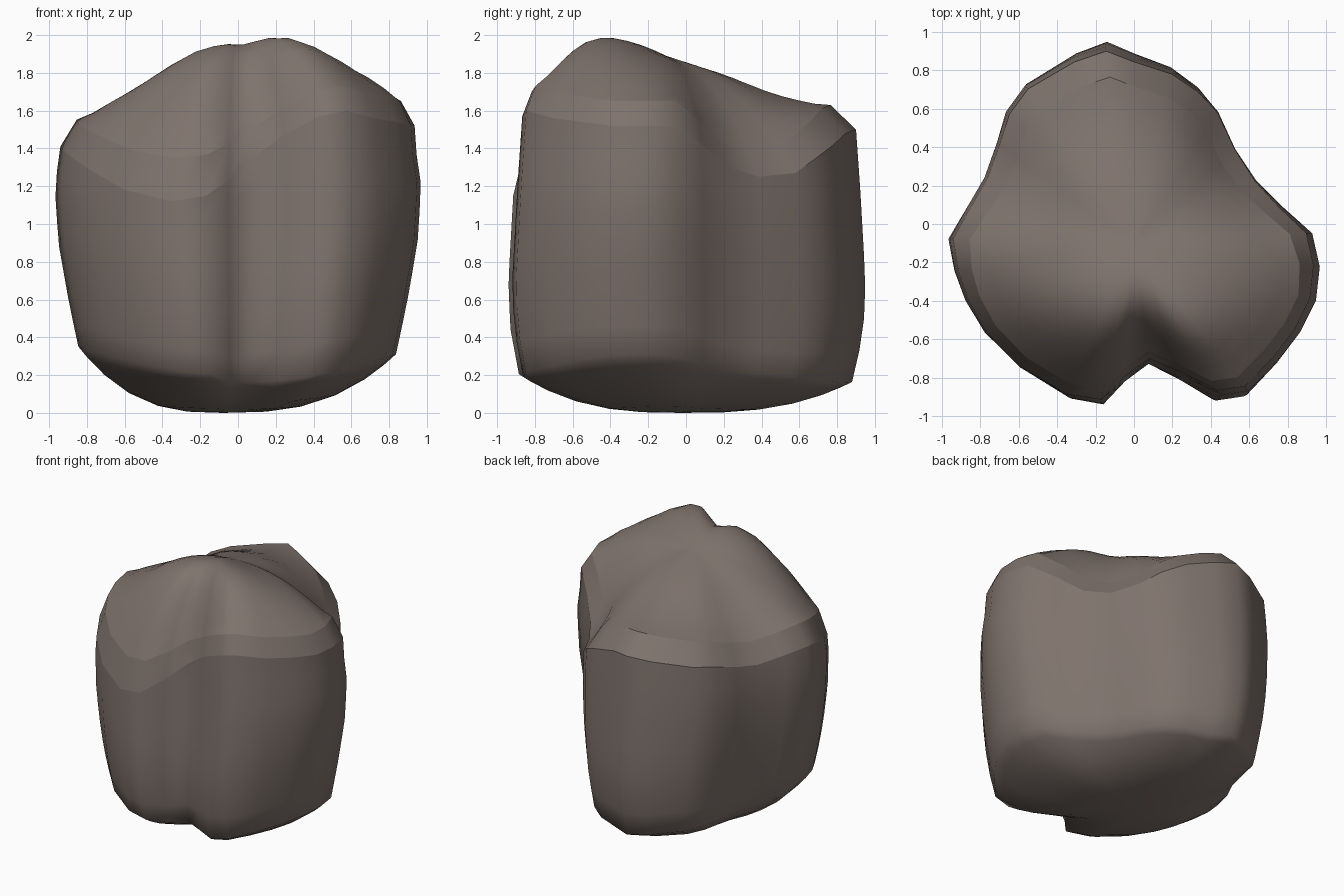
import bpy
import bmesh

default_cube = bpy.data.objects.get("Cube")
if default_cube:
    bpy.data.objects.remove(default_cube, do_unlink=True)

# Widest outline of the boulder, each point with the height of its upper rim
OUTLINE = [
    (-.15, .95, 1.5), (-.32, .89, 1.48), (-.57, .74, 1.45), (-.67, .6, 1.43),
    (-.72, .43, 1.38), (-.78, .25, 1.35), (-.88, .08, 1.38), (-.97, -.08, 1.41),
    (-.94, -.25, 1.38), (-.88, -.41, 1.34), (-.78, -.58, 1.28), (-.6, -.76, 1.18),
    (-.35, -.91, 1.12), (-.17, -.94, 1.15), (-.05, -.82, 1.23), (.08, -.73, 1.35),
    (.25, -.81, 1.47), (.45, -.92, 1.57), (.6, -.9, 1.6), (.75, -.74, 1.56),
    (.87, -.58, 1.54), (.95, -.41, 1.52), (.97, -.23, 1.52), (.93, -.05, 1.52),
    (.78, .09, 1.42), (.64, .23, 1.3), (.53, .4, 1.25), (.44, .6, 1.27),
    (.34, .72, 1.35), (.2, .82, 1.42), (0, .89, 1.48),
]
# Width and depth factors of the wall by height
WIDTH = [(.15, .83), (.3, .86), (.57, .92), (.9, .98), (1.2, 1), (1.4, .97), (1.6, .96)]
DEPTH = [(.15, .92), (.2, .94), (.45, .99), (.7, 1), (1.2, .97), (1.6, .94)]
# Crown height across the width, and its drop along the depth
CROWN_X = [(-.94, 1.41), (-.7, 1.65), (-.5, 1.79), (-.3, 1.92), (-.15, 1.98), (.05, 2),
           (.27, 1.98), (.45, 1.92), (.65, 1.8), (.8, 1.68), (.93, 1.52)]
CROWN_Y = [(-.86, -.42), (-.79, -.34), (-.64, -.14), (-.53, -.03), (-.4, 0), (-.25, -.04),
           (-.07, -.12), (.2, -.2), (.43, -.3), (.8, -.38)]
CENTRE = (0, -.1)
BASE = (-.08, -.02, 0)


def sample(curve, value):
    """Linear interpolation along a list of (position, factor) pairs."""
    if value <= curve[0][0]:
        return curve[0][1]
    for (a, fa), (b, fb) in zip(curve, curve[1:]):
        if value <= b:
            return fa + (fb - fa) * (value - a) / (b - a)
    return curve[-1][1]


def wall_point(point, t):
    """Point on the wall, t running from the lower edge to the upper rim."""
    x, y, rim = point
    low = .16 + .16 * x * x
    if x < -.1 and y < 0:
        low += .04
    z = low + (rim - low) * t
    return x * sample(WIDTH, z), y * sample(DEPTH, z), z


def base_point(point, s):
    """Point on the rounded underside, s running from centre to edge."""
    x, y, z = wall_point(point, 0)
    return (BASE[0] + (x - BASE[0]) * s, BASE[1] + (y - BASE[1]) * s, z * s ** 2.8)


def crown_height(x, y):
    return sample(CROWN_X, x) + sample(CROWN_Y, y)


def crown_point(point, s):
    """Point on the domed crown, s running from centre to bevelled edge."""
    x, y, z = wall_point(point, 1)
    inset = .9 - .035 * max(-1, min(1, y * 3))
    edge_x = CENTRE[0] + (x - CENTRE[0]) * inset
    edge_y = CENTRE[1] + (y - CENTRE[1]) * inset
    edge_z = z + .13
    if y < 0:
        edge_z += .3 * max(0, 1.45 - z)
    px = CENTRE[0] + (edge_x - CENTRE[0]) * s
    py = CENTRE[1] + (edge_y - CENTRE[1]) * s
    blend = s ** 2.5
    return px, py, crown_height(px, py) + (edge_z - crown_height(edge_x, edge_y)) * blend


def add_ring(bm, shape, amount):
    return [bm.verts.new(shape(p, amount)) for p in OUTLINE]


def cap(bm, ring, centre):
    tip = bm.verts.new(centre)
    for i, v in enumerate(ring):
        bm.faces.new((v, ring[i - 1], tip))
    return tip


bm = bmesh.new()
# Underside, wall and crown as one stack of rings
rings = [add_ring(bm, base_point, s) for s in (.25, .45, .65, .82, .93)]
rings += [add_ring(bm, wall_point, i / 8) for i in range(9)]
rim_ring = rings[-1]
crown_rings = [add_ring(bm, crown_point, 1 - i / 10) for i in range(10)]
rings += crown_rings
for lower, upper in zip(rings, rings[1:]):
    for i in range(len(OUTLINE)):
        bm.faces.new((lower[i - 1], lower[i], upper[i], upper[i - 1]))
cap(bm, rings[0], BASE)
top = cap(bm, rings[-1], (*CENTRE, crown_height(*CENTRE)))
bmesh.ops.recalc_face_normals(bm, faces=bm.faces)

# Ease the creases inside the crown
dome = [v for ring in crown_rings[1:] for v in ring] + [top]
for _ in range(3):
    bmesh.ops.smooth_vert(bm, verts=dome, factor=.5, use_axis_z=True)

# Smooth stone with crisp edges along the rim and its bevel
for face in bm.faces:
    face.smooth = True
for ring in (rim_ring, crown_rings[0]):
    for i, v in enumerate(ring):
        bm.edges.get((v, ring[i - 1])).smooth = False

mesh = bpy.data.meshes.new("boulder")
bm.to_mesh(mesh)
bm.free()
boulder = bpy.data.objects.new("boulder", mesh)
bpy.context.collection.objects.link(boulder)

# Warm grey brown stone
stone = bpy.data.materials.new("warm_grey_stone")
stone.use_nodes = True
colour = (.21, .17, .15, 1)
stone.diffuse_color = colour
shader = next(n for n in stone.node_tree.nodes if n.type == "BSDF_PRINCIPLED")
shader.inputs["Base Color"].default_value = colour
shader.inputs["Roughness"].default_value = .9
mesh.materials.append(stone)
